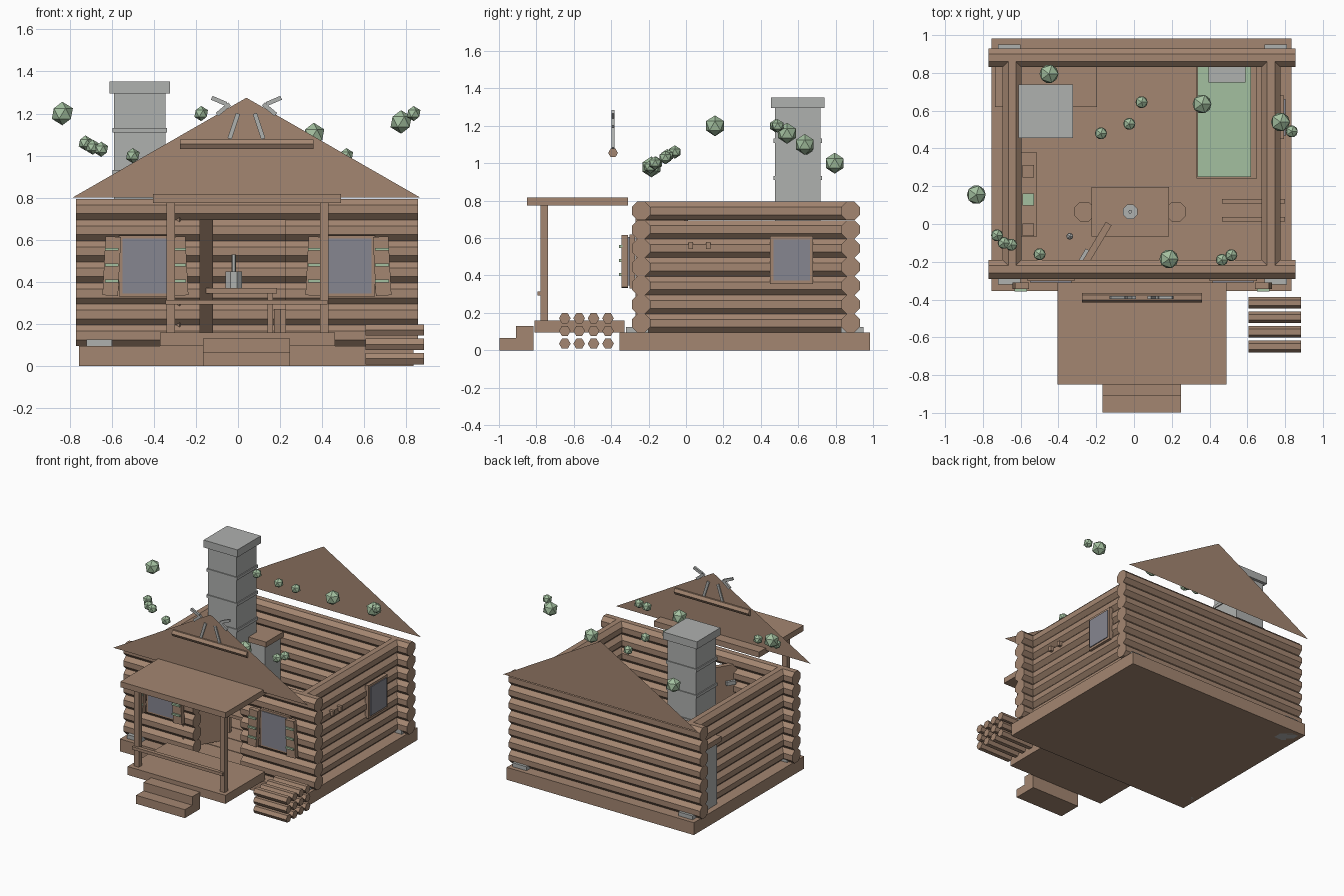
import bpy
from math import pi, radians, atan2, hypot
from mathutils import Matrix, Vector

if "Cube" in bpy.data.objects:
    bpy.data.objects.remove(bpy.data.objects["Cube"])


def material(name, red, green, blue):
    mat = bpy.data.materials.new(name)
    mat.use_nodes = True
    mat.diffuse_color = (red, green, blue, 1)
    shader = mat.node_tree.nodes["Principled BSDF"]
    shader.inputs["Base Color"].default_value = mat.diffuse_color
    return mat


WOOD = material("wood_brown", .37, .24, .165)
STONE = material("stone_grey", .43, .44, .43)
LEAF = material("leaf_green", .37, .53, .35)
GLASS = material("window_grey", .24, .24, .28)


def finish(name, mat):
    ob = bpy.context.object
    ob.name = ob.data.name = name
    ob.data.materials.append(mat)
    return ob


def around(centre, width):
    return centre - width / 2, centre + width / 2


def box(name, x, y, z, mat=WOOD, turn=(0, 0, 0)):
    """Box given by its (low, high) range on each axis, turned about its centre."""
    ranges = (x, y, z)
    bpy.ops.mesh.primitive_cube_add(size=1, rotation=turn,
                                    location=[(low + high) / 2 for low, high in ranges])
    finish(name, mat).scale = [high - low for low, high in ranges]


def rod(name, start, end, radius, sides=8, mat=WOOD):
    """Straight prism between two points, with a flat side facing up."""
    start, end = Vector(start), Vector(end)
    axis = end - start
    bpy.ops.mesh.primitive_cylinder_add(vertices=sides, radius=radius, depth=axis.length)
    aim = axis.to_track_quat('Z', 'Y').to_matrix().to_4x4()
    spin = Matrix.Rotation(pi / sides, 4, 'Z')
    finish(name, mat).matrix_world = Matrix.Translation((start + end) / 2) @ aim @ spin


def ball(name, location, radius, mat):
    bpy.ops.mesh.primitive_ico_sphere_add(subdivisions=1, radius=radius, location=location)
    finish(name, mat)


def sheet(name, points):
    mesh = bpy.data.meshes.new(name)
    mesh.from_pydata(points, [], [range(len(points))])
    mesh.materials.append(WOOD)
    bpy.context.collection.objects.link(bpy.data.objects.new(name, mesh))


# Shared lines of the cabin
MID, FLOOR, EAVES = .04, .095, .8
FRONT, BACK = -.24, .88
SIDES = (MID - .685, MID + .685)
ENDS = (MID - .81, MID + .815)
DOORWAY = (-.18, .225)
COURSES, PITCH, LOG = 7, .1, .054
GABLE = -.39
DECK, ROOF = .16, .775

# Foundation and corner stones
box("foundation", around(MID, 1.59), (-.355, .983), (0, FLOOR))
for x in (MID - .7, MID + .71):
    for y in (FRONT - .02, BACK + .01):
        box("corner_stone", around(x, .12), around(y, .12), (0, .125), STONE)

# Log walls, with the doorway left open below the top course
for course in range(COURSES):
    z = FLOOR + PITCH * (course + .5)
    left, right = ENDS
    rod("back_log", (left, BACK, z), (right, BACK, z), LOG)
    if course == COURSES - 1:
        spans = [ENDS]
    else:
        spans = [(left, DOORWAY[0]), (DOORWAY[1], right)]
    for start, end in spans:
        rod("front_log", (start, FRONT, z), (end, FRONT, z), LOG)
    for x in SIDES:
        rod("side_log", (x, FRONT, z), (x, BACK, z), LOG)

# Floor boards
board = (BACK - FRONT) / COURSES
for i in range(COURSES):
    box("floor_board", SIDES, around(FRONT + board * (i + .5), board - .006),
        (FLOOR - .01, FLOOR + .006))

# Gables
for name, y in (("front_gable", GABLE), ("back_gable", .98)):
    left, right = around(MID, 1.655)
    sheet(name, [(left, y, EAVES), (right, y, EAVES), (MID, y, 1.275)])
rod("gable_beam", (MID - .315, GABLE, 1.055), (MID + .32, GABLE, 1.055), .026, sides=6)

# Antlers on the front gable: tines given as offset, height, run and rise
for side in (-1, 1):
    for offset, height, run, rise in ((.06, 1.14, .04, -.12), (.11, 1.22, .06, -.05),
                                      (.13, 1.26, .07, .03)):
        box("antler", around(MID + side * offset, hypot(run, rise)),
            around(GABLE, .016), around(height, .02), STONE,
            turn=(0, -atan2(rise, side * run), 0))

# Porch
box("porch_deck", (-.37, .46), (-.81, -.33), (FLOOR, DECK))
box("porch_roof", (-.405, .49), (-.85, -.31), (ROOF, ROOF + .043))
for x in (MID - .36, MID + .37):
    box("porch_post", around(x, .042), around(-.757, .04), (DECK, ROOF))
box("porch_rail", around(MID, .77), around(-.78, .03), around(.303, .023))
for name, back, height in (("lower_step", -.905, .065), ("upper_step", -.815, .13)):
    box(name, around(MID, .415), (back - .093, back), (0, height))

# Open door with hinges and knob
ajar = (0, 0, radians(59))
box("door", around(-.213, .308), around(-.13, .036), (.12, .733), turn=ajar)
for z in (.25, .6):
    box("door_hinge", around(-.265, .07), around(-.165, .02), around(z, .03), STONE, ajar)
ball("door_knob", (-.34, -.065, .32), .02, STONE)

# Front windows with slatted shutters
for centre in (MID - .48, MID + .485):
    for name, face, width, height, mat in (("window_frame", -.303, .25, .29, WOOD),
                                           ("window_pane", -.309, .22, .26, GLASS)):
        box(name, around(centre, width), (face, face + .03), around(.475, height), mat)
    for side in (-1, 1):
        x = centre + side * .16
        box("shutter", around(x, .074), (-.345, -.31), around(.475, .28),
            turn=(0, radians(-3 * side), 0))
        for row in (-1, 0, 1):
            box("shutter_slat", around(x, .066), (-.357, -.34),
                around(.48 + row * .075, .014), LEAF)

# Side window and wall pegs
for name, face, width, height, mat in (("side_window_frame", .795, .23, .255, WOOD),
                                       ("side_window_pane", .801, .196, .22, GLASS)):
    box(name, (face - .03, face), around(.565, width), around(.483, height), mat)
for y in (.025, .12):
    box("wall_peg", (.465, EAVES), around(y, .024), around(.56, .036))

# Chimney with bands and cap, all around one centre
def chimney_part(name, grow, z):
    box(name, around(-.467, .245 + grow), around(.597, .243 + grow), z, STONE)


chimney_part("chimney", 0, (FLOOR, 1.3))
chimney_part("chimney_cap", .042, (1.295, 1.352))
for i in range(5):
    chimney_part("chimney_band", .015, around(.32 + i * .2, .022))

# Fireplace
box("firebox", (-.71, -.22), (.64, .83), (FLOOR, .58), STONE)
box("mantel", (-.735, -.195), (.62, .83), (.575, .615))

# Table, stools and lantern, all around one centre
tx, ty, top = -.02, .065, .37
box("table_top", around(tx, .41), around(ty, .26), (top - .025, top))
for side in (-1, 1):
    for end in (-1, 1):
        box("table_leg", around(tx + side * .173, .025), around(ty + end * .1, .025),
            (FLOOR, top - .02))
    x = tx + side * .243
    rod("stool", (x, ty, FLOOR), (x, ty, .27), .057)
rod("lantern_body", (tx, ty, top), (tx, ty, top + .08), .042, mat=STONE)
rod("lantern_stem", (tx, ty, top), (tx, ty, top + .16), .01, sides=6, mat=STONE)

# Bed
box("bed_frame", (.33, .65), (.24, .83), (FLOOR, .22))
box("bed_blanket", (.335, .62), (.25, .83), (.2, .26), LEAF)
box("bed_pillow", (.395, .59), (.75, .83), (.25, .29), STONE)

# Wall shelf with boxes
box("wall_shelf", (-.6, -.515), (-.07, .38), (.43, .455))
for y, mat in ((-.03, WOOD), (.13, LEAF), (.28, WOOD)):
    box("shelf_box", around(-.56, .06), around(y, .065), (.45, .51), mat)

# Firewood stack
for layer in range(3):
    for column in range(4):
        y, z = -.648 + .077 * column, .035 + .068 * layer
        rod("firewood", (.605, y, z), (.885, y, z), .031, sides=6)

# Leafy tufts in two sizes
large = ((-.835, .155, 1.2), (.36, .635, 1.1), (.775, .54, 1.16), (-.45, .795, 1),
         (.185, -.185, .98))
small = ((-.725, -.06, 1.06), (-.69, -.1, 1.04), (-.65, -.11, 1.03), (-.5, -.16, 1),
         (-.175, .48, 1.2), (.465, -.19, .98), (.515, -.165, 1), (.835, .49, 1.2),
         (.04, .645, 1.08), (-.025, .53, 1.15))
for name, places, radius in (("large_tuft", large, .056), ("small_tuft", small, .036)):
    for place in places:
        ball(name, place, radius, LEAF)
